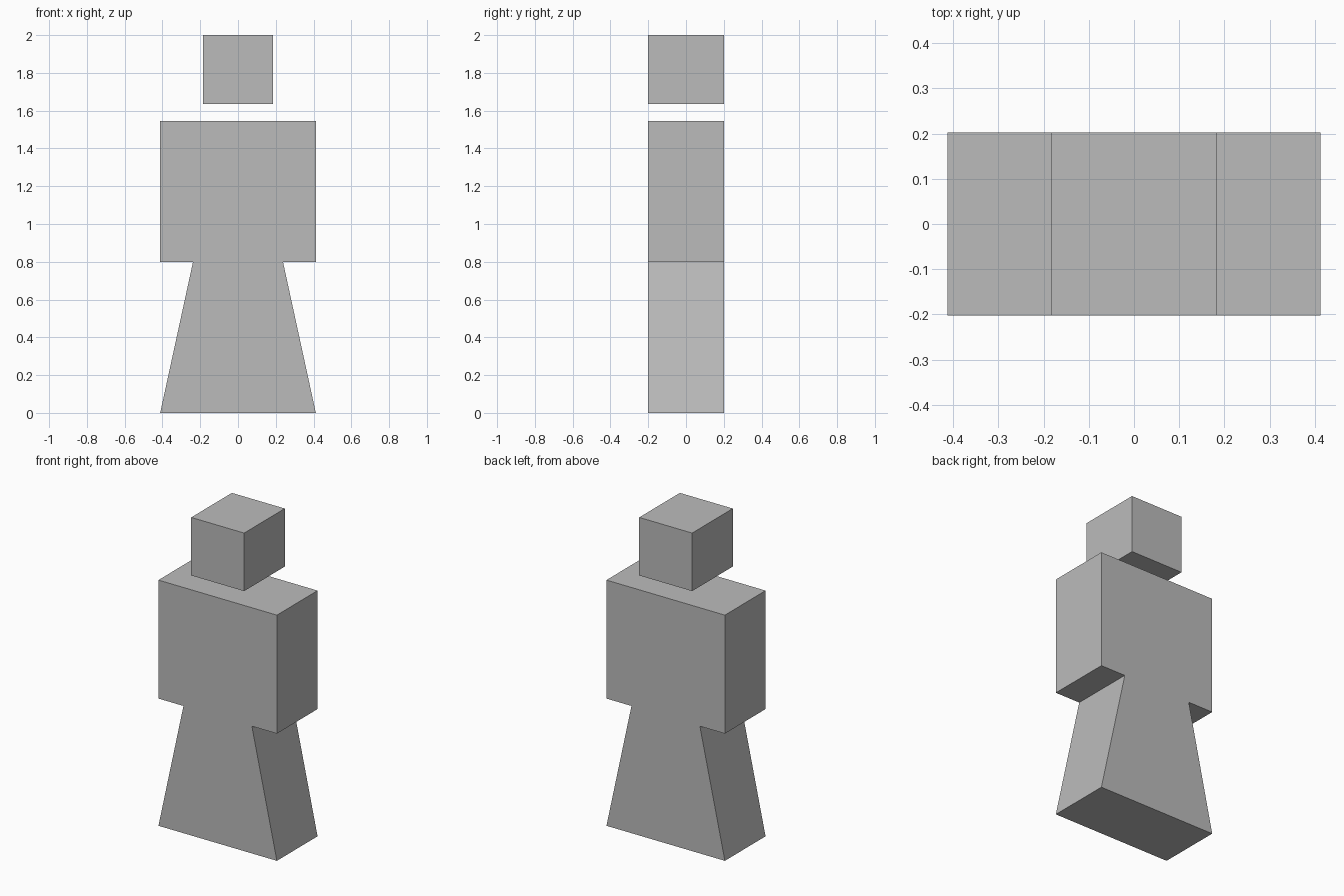
import bpy
import bmesh

DEPTH = 0.404

cube = bpy.data.objects.get("Cube")
if cube:
    bpy.data.objects.remove(cube, do_unlink=True)

# One plain grey for the whole figure
grey = bpy.data.materials.new("plain_grey")
grey.use_nodes = True
colour = (0.5, 0.5, 0.5, 1)
grey.diffuse_color = colour
grey.node_tree.nodes["Principled BSDF"].inputs["Base Color"].default_value = colour


def slab(name, half_profile):
    """Mirror a right-hand (x, z) profile and extrude it front to back."""
    outline = half_profile + [(-x, z) for x, z in reversed(half_profile)]
    bm = bmesh.new()
    face = bm.faces.new([bm.verts.new((x, -DEPTH / 2, z)) for x, z in outline])
    extruded = bmesh.ops.extrude_face_region(bm, geom=[face], use_keep_orig=True)
    moved = [g for g in extruded["geom"] if isinstance(g, bmesh.types.BMVert)]
    bmesh.ops.translate(bm, verts=moved, vec=(0, DEPTH, 0))
    bmesh.ops.recalc_face_normals(bm, faces=bm.faces)
    mesh = bpy.data.meshes.new(name)
    bm.to_mesh(mesh)
    bm.free()
    mesh.materials.append(grey)
    obj = bpy.data.objects.new(name, mesh)
    bpy.context.collection.objects.link(obj)
    return obj


# Flared skirt and wide torso share one outline
slab("body", [(0.412, 0), (0.238, 0.8), (0.412, 0.8), (0.412, 1.545)])

# Head floats above the shoulders
slab("head", [(0.184, 1.635), (0.184, 2)])
